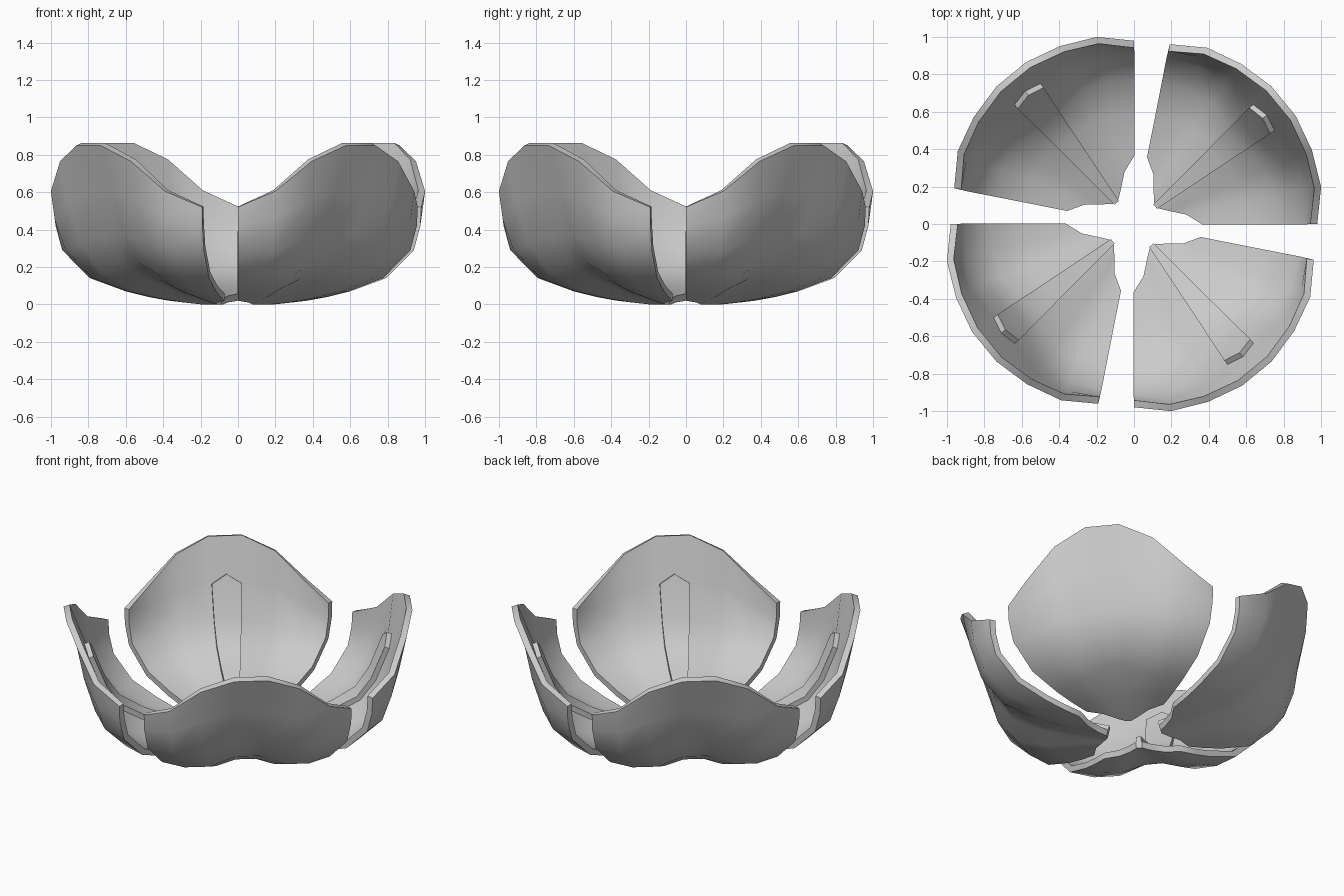
import bpy
from math import radians, sin, cos, hypot

if "Cube" in bpy.data.objects:
    bpy.data.objects.remove(bpy.data.objects["Cube"])

STEP = 11.25  # degrees between neighbouring columns

# Outer profiles (radius, height) from petal centre to petal edge
MID = [(.165, 0), (.38, .055), (.6, .135), (.755, .225), (.855, .365), (.945, .6), (1.04, .85)]
NEAR = [(.21, 0), (.4, .04), (.6, .085), (.785, .165), (.915, .33), (.985, .55), (1.03, .765)]
FAR = [(.29, .01), (.42, .03), (.6, .07), (.79, .14), (.94, .29), (1.0, .46), (1.02, .605)]
EDGE = [(.37, .02), (.48, .04), (.6, .07), (.79, .14), (.94, .29), (.975, .42), (.98, .52)]


def shift_inward(profile, d):
    """Offset a profile towards the inside of the bowl."""
    out = []
    for i, (r, z) in enumerate(profile):
        a, b = profile[max(i - 1, 0)], profile[min(i + 1, len(profile) - 1)]
        dr, dz = b[0] - a[0], b[1] - a[1]
        n = hypot(dr, dz)
        out.append((r - d * dz / n, z + d * dr / n))
    return out


def shell(name, columns, axis, thickness):
    """Thick shell through columns of (angle, profile), grown inwards."""
    rows = len(columns[0][1])
    verts = [(r * cos(radians(axis + a)), r * sin(radians(axis + a)), z)
             for a, prof in columns for r, z in prof]
    faces = [(c * rows + j, c * rows + j + 1, (c + 1) * rows + j + 1, (c + 1) * rows + j)
             for c in range(len(columns) - 1) for j in range(rows - 1)]
    mesh = bpy.data.meshes.new(name)
    mesh.from_pydata(verts, [], faces)
    ob = bpy.data.objects.new(name, mesh)
    bpy.context.collection.objects.link(ob)
    solid = ob.modifiers.new("thickness", 'SOLIDIFY')
    solid.thickness = thickness
    solid.offset = 1
    bpy.ops.object.select_all(action='DESELECT')
    ob.select_set(True)
    bpy.context.view_layer.objects.active = ob
    bpy.ops.object.modifier_apply(modifier=solid.name)
    bpy.ops.object.shade_smooth_by_angle(angle=radians(35))
    return ob


# Petal columns, mirrored about the petal's own centre line
half = [(STEP * (i + .5), p) for i, p in enumerate((MID, NEAR, FAR, EDGE))]
petal_columns = [(-a, p) for a, p in reversed(half)] + half

# Raised rib on the inside of the centre strip, with a pointed upper end
rib_side = shift_inward(MID[:5] + [(.94, .58)], .03)
rib_mid = [(r * .995, z) for r, z in shift_inward(MID[:5] + [(.96, .635)], .03)]
rib_columns = [(-STEP / 2, rib_side), (0, rib_mid), (STEP / 2, rib_side)]

for k in range(4):
    axis = -90 + 3.5 * STEP + 90 * k
    shell(f"petal_{k + 1}", petal_columns, axis, .038)
    shell(f"petal_rib_{k + 1}", rib_columns, axis, .04)
